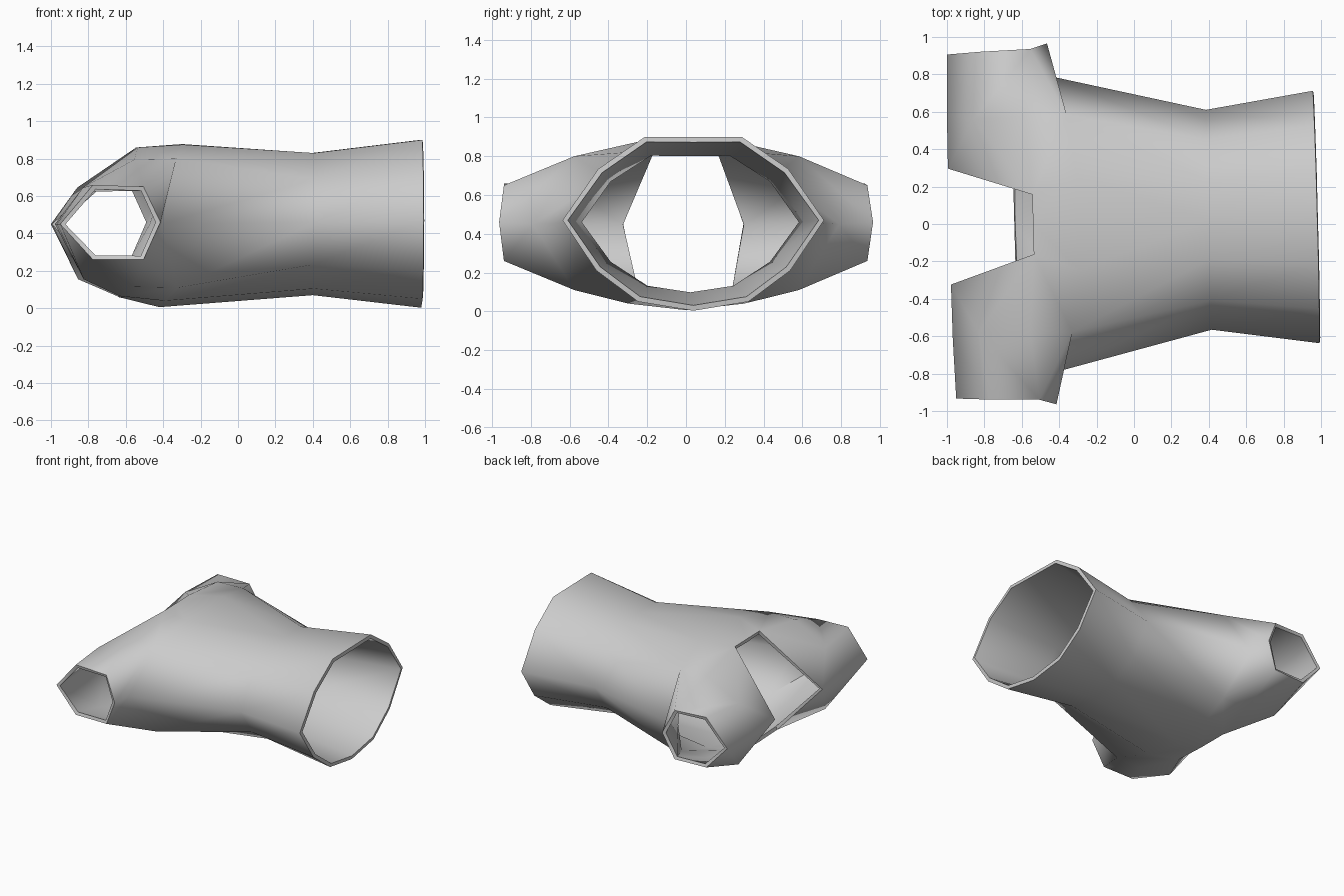
import bpy, bmesh, math
from mathutils import Matrix

if "Cube" in bpy.data.objects:
    bpy.data.objects.remove(bpy.data.objects["Cube"])

bm = bmesh.new()
def pts(*cs):
    return [bm.verts.new(c) for c in cs]

def strip(a, b, closed=False):
    n = len(a)
    for i in range(n if closed else n - 1):
        j = (i + 1) % n
        bm.faces.new((a[i], a[j], b[j], b[i]))

# Half torso: hem, waist and armpit sections, from top centre round to bottom centre
hem = pts((.98, 0, .9), (.98, .25, .9), (.978, .49, .735), (.975, .675, .47),
          (.978, .50, .21), (.98, .285, .05), (.98, 0, .003))
waist = pts((.4, 0, .83), (.4, .21, .83), (.4, .43, .69), (.4, .588, .46),
            (.4, .43, .235), (.4, .23, .105), (.4, 0, .07))
arm = pts((-.3, 0, .878), (-.3, .25, .875), (-.345, .58, .80), (-.43, .79, .45),
          (-.34, .58, .11), (-.4, .3, .04), (-.42, 0, .006))
strip(hem, waist)
strip(waist, arm)

# Half neckline, sleeve root and cuff
nt0, nt1, ns, nb1, nb0 = pts((-.54, 0, .86), (-.54, .16, .86), (-.987, .31, .45),
                             (-.64, .24, .065), (-.64, 0, .06))
q0, q1, q2, r2, r1 = pts((-.985, .6, .45), (-.845, .57, .645), (-.57, .58, .795),
                         (-.57, .58, .115), (-.84, .57, .155))
cuff = pts((-.975, .92, .45), (-.8, .93, .66), (-.53, .938, .65),
           (-.44, .965, .46), (-.53, .938, .26), (-.8, .93, .26))

# Yoke panels between torso, neck and sleeve
for f in ((nt0, nt1, arm[1], arm[0]), (nt1, q2, arm[2], arm[1]), (nt1, ns, q1, q2), (ns, q0, q1),
          (nb0, nb1, arm[5], arm[6]), (nb1, r2, arm[4], arm[5]), (nb1, ns, r1, r2), (ns, q0, r1)):
    bm.faces.new(f)
# Sleeve tube
p = cuff
for f in ((q0, q1, p[1], p[0]), (q1, q2, p[2], p[1]), (q2, arm[2], p[2]),
          (arm[2], arm[3], p[3], p[2]), (arm[3], arm[4], p[4], p[3]),
          (arm[4], r2, p[4]), (r2, r1, p[5], p[4]), (r1, q0, p[0], p[5])):
    bm.faces.new(f)

# Mirror to the other side
bmesh.ops.mirror(bm, geom=bm.verts[:] + bm.edges[:] + bm.faces[:],
                 matrix=Matrix.Identity(4), axis='Y', merge_dist=.001)
bmesh.ops.remove_doubles(bm, verts=bm.verts[:], dist=.001)
bmesh.ops.recalc_face_normals(bm, faces=bm.faces[:])
top = max(bm.faces, key=lambda f: f.calc_center_median().z)
if top.normal.z < 0:
    bmesh.ops.reverse_faces(bm, faces=bm.faces[:])
# The garment lies slightly turned
bm.transform(Matrix.Translation((0, .012, 0)) @ Matrix.Rotation(math.radians(1.5), 4, 'Z'))

me = bpy.data.meshes.new("shirt")
bm.to_mesh(me)
bm.free()
shirt = bpy.data.objects.new("shirt", me)
bpy.context.collection.objects.link(shirt)
bpy.context.view_layer.objects.active = shirt
shirt.select_set(True)

# Cloth thickness
s = shirt.modifiers.new("thickness", 'SOLIDIFY')
s.thickness = .028
s.offset = -1
bpy.ops.object.modifier_apply(modifier=s.name)
bpy.ops.object.shade_smooth_by_angle(angle=math.radians(75))
